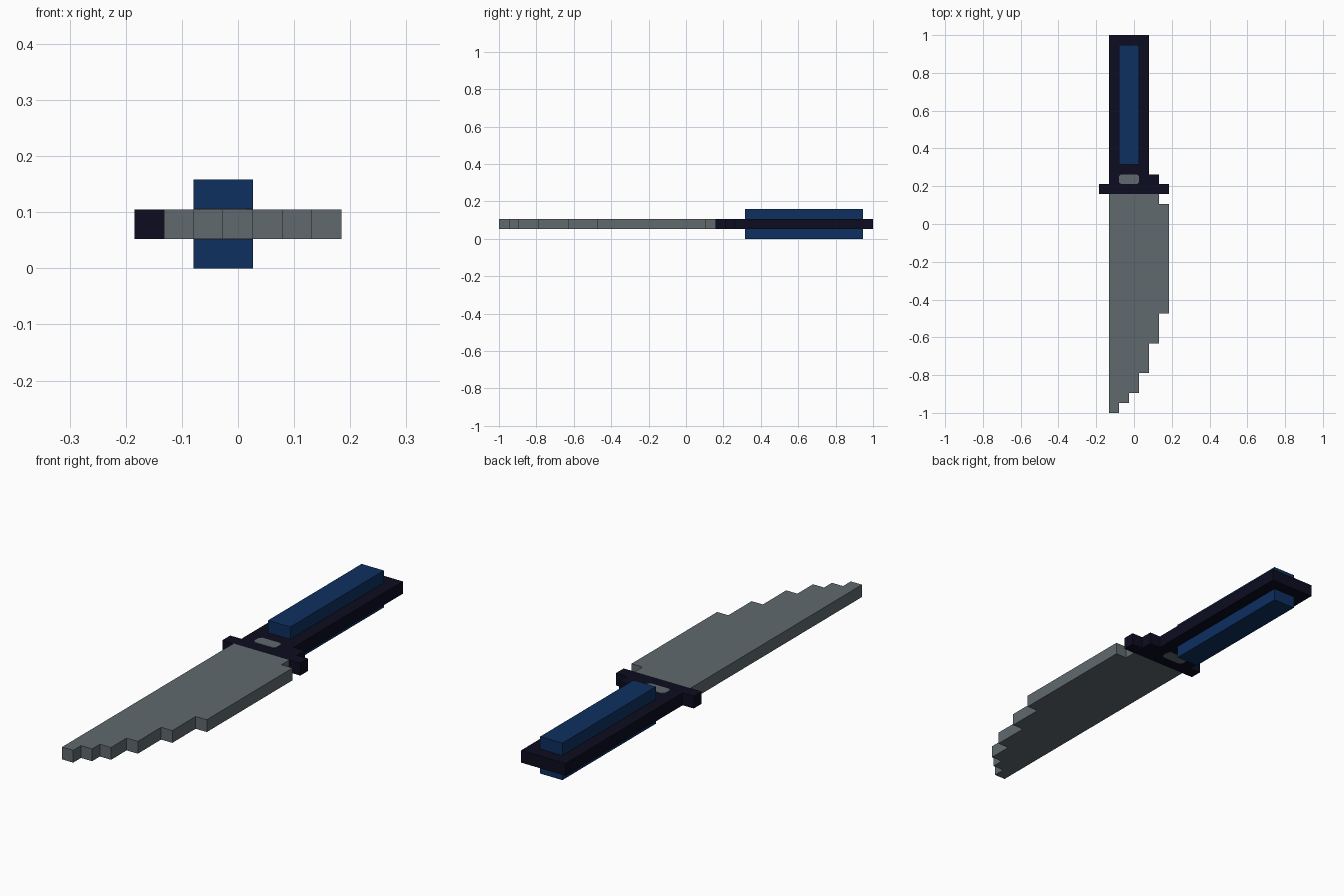
import bpy, bmesh

if "Cube" in bpy.data.objects:
    bpy.data.objects.remove(bpy.data.objects["Cube"])

U = 1 / 19  # one block of the stepped design


def material(name, rgb):
    m = bpy.data.materials.new(name)
    m.diffuse_color = (*rgb, 1)
    m.use_nodes = True
    m.node_tree.nodes["Principled BSDF"].inputs["Base Color"].default_value = m.diffuse_color
    return m


STEEL = material("steel grey", (0.115, 0.142, 0.156))
DARK = material("dark navy", (0.0036, 0.0038, 0.0145))
BLUE = material("grip blue", (0.0042, 0.029, 0.118))


def plate(name, outline, z0, z1, mat):
    """Extrude a flat outline (in blocks) from z0 to z1."""
    bm = bmesh.new()
    base = bm.faces.new([bm.verts.new((x * U, y * U, z0 * U)) for x, y in outline])
    ext = bmesh.ops.extrude_face_region(bm, geom=[base], use_keep_orig=True)
    top = [v for v in ext["geom"] if isinstance(v, bmesh.types.BMVert)]
    bmesh.ops.translate(bm, verts=top, vec=(0, 0, (z1 - z0) * U))
    bmesh.ops.recalc_face_normals(bm, faces=bm.faces)
    me = bpy.data.meshes.new(name)
    bm.to_mesh(me)
    bm.free()
    me.materials.append(mat)
    ob = bpy.data.objects.new(name, me)
    bpy.context.collection.objects.link(ob)
    return ob


def rect(x0, x1, y0, y1):
    return [(x0, y0), (x1, y0), (x1, y1), (x0, y1)]


# Blade: straight spine, edge stepping out from the tip
steps = [(-1.5, -19, -18), (-0.5, -18, -17), (0.5, -17, -15), (1.5, -15, -12),
         (2.5, -12, -9), (3.5, -9, 2), (2.5, 2, 3)]
edge = [(x, y) for x, y0, y1 in steps for y in (y0, y1)]
plate("blade", [(-2.5, -19)] + edge + [(-2.5, 3)], 1, 2, STEEL)

# Crossguard and handle core with its small finger step
plate("guard", rect(-3.5, 3.5, 3, 4), 1, 2, DARK)
plate("handle_core", [(-2.5, 4), (2.5, 4), (2.5, 5), (1.5, 5), (1.5, 19), (-2.5, 19)],
      1, 2, DARK)

# Raised grip panels and rivet insets on both faces
c = 0.2
rivet = [(-1.5 + c, 4.02), (0.5 - c, 4.02), (0.5, 4 + c), (0.5, 5 - c),
         (0.5 - c, 5), (-1.5 + c, 5), (-1.5, 5 - c), (-1.5, 4 + c)]
for side, g0, g1, r0, r1 in (("top", 2, 3, 2, 2.03), ("bottom", 0, 1, 0.97, 1)):
    plate("grip_panel_" + side, rect(-1.5, 0.5, 6, 18), g0, g1, BLUE)
    plate("rivet_" + side, rivet, r0, r1, STEEL)
